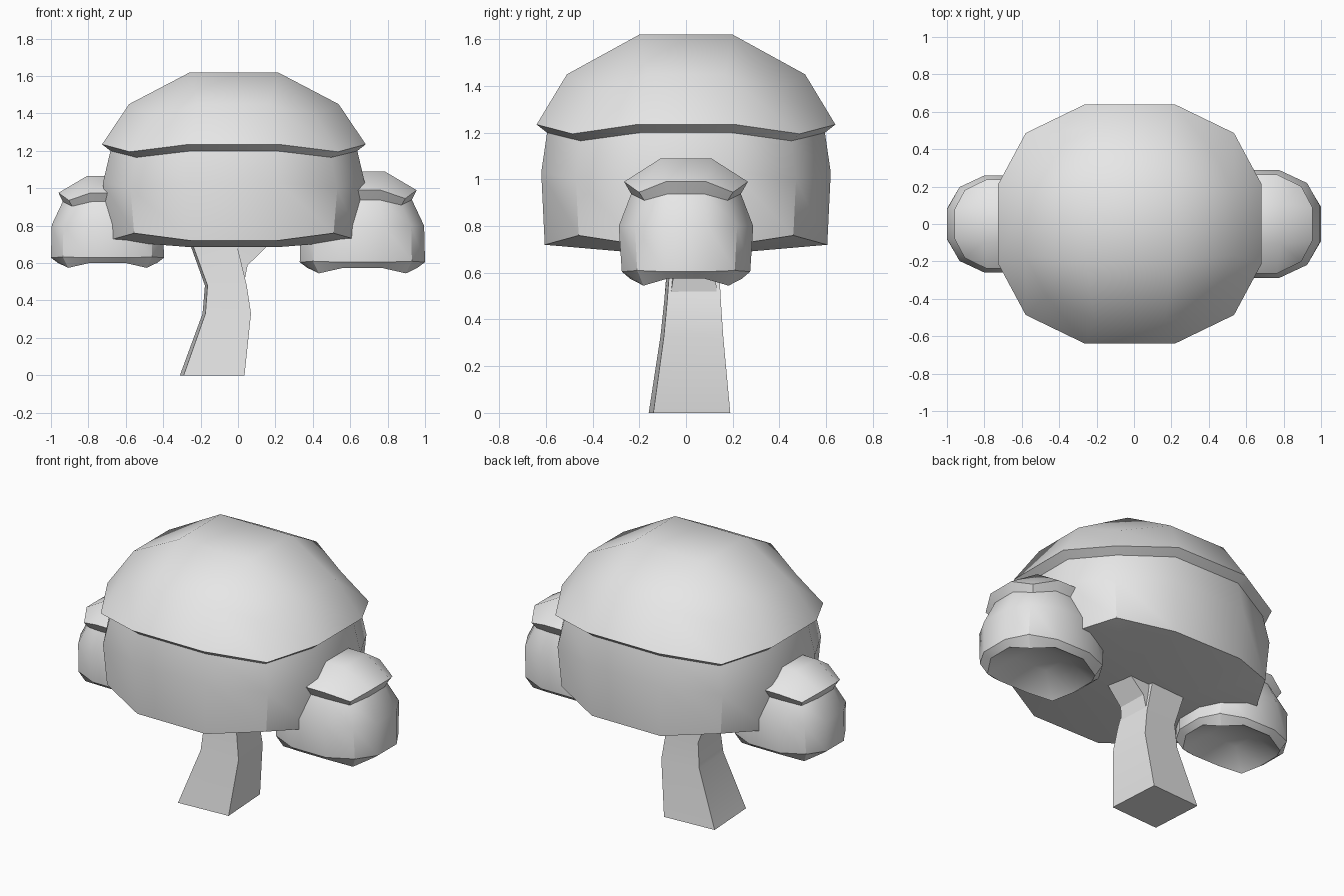
import bpy, bmesh
from math import radians, sin, cos
from mathutils import Vector

cube = bpy.data.objects.get("Cube")
if cube:
    bpy.data.objects.remove(cube, do_unlink=True)

# Single plain grey material
grey = bpy.data.materials.new("plain_grey")
grey.use_nodes = True
grey.diffuse_color = (0.8, 0.8, 0.8, 1)
grey.node_tree.nodes["Principled BSDF"].inputs["Base Color"].default_value = (0.8, 0.8, 0.8, 1)

QUADRANTS = [(1, 1), (-1, 1), (-1, -1), (1, -1)]
CORNER = [(1, 0.33), (0.79, 0.76), (0.34, 1)]


def finish(name, bm, location=(0, 0, 0), scale=1):
    bmesh.ops.recalc_face_normals(bm, faces=bm.faces)
    mesh = bpy.data.meshes.new(name)
    bm.to_mesh(mesh)
    bm.free()
    mesh.materials.append(grey)
    obj = bpy.data.objects.new(name, mesh)
    obj.location = location
    obj.scale = (scale, scale, scale)
    bpy.context.collection.objects.link(obj)
    bpy.ops.object.select_all(action='DESELECT')
    obj.select_set(True)
    bpy.context.view_layer.objects.active = obj
    bpy.ops.object.shade_smooth_by_angle(angle=radians(33))
    return obj


def bridge(bm, a, b):
    n = len(a)
    for i in range(n):
        bm.faces.new((a[i], a[(i + 1) % n], b[(i + 1) % n], b[i]))


def ring(bm, hx, hy, z, z_corner):
    """Twelve-sided rounded outline whose four diagonal points have their own height."""
    verts = []
    for q, (sx, sy) in enumerate(QUADRANTS):
        points = CORNER if q % 2 == 0 else CORNER[::-1]
        for i, (px, py) in enumerate(points):
            verts.append(bm.verts.new((sx * px * hx, sy * py * hy, z_corner if i == 1 else z)))
    return verts


def close(bm, outer, hx, hy, z):
    """Fill a ring with a three by three patch around a central quad."""
    inner = [bm.verts.new((sx * hx, sy * hy, z)) for sx, sy in QUADRANTS]
    bm.faces.new(inner)
    for q in range(4):
        k = 3 * q
        bm.faces.new((inner[q], outer[k], outer[k + 1], outer[k + 2]))
        bm.faces.new((inner[q], outer[k + 2], outer[(k + 3) % 12], inner[(q + 1) % 4]))


def canopy(name, location, top, rings, bottom, scale=1):
    bm = bmesh.new()
    loops = [ring(bm, *r) for r in rings]
    for a, b in zip(loops, loops[1:]):
        bridge(bm, a, b)
    close(bm, loops[0], *top)
    close(bm, loops[-1], *bottom)
    return finish(name, bm, location, scale)


def limb(name, sections):
    """Square tube through sections: centre, half sizes, twist and sideways tilt."""
    bm = bmesh.new()
    loops = []
    for (x, y, z), hx, hy, twist, tilt in sections:
        a = radians(twist)
        loop = []
        for sx, sy in QUADRANTS:
            px, py = sx * hx, sy * hy
            p = Vector((px * cos(a) - py * sin(a), px * sin(a) + py * cos(a), 0))
            t = radians(tilt)
            loop.append(bm.verts.new((x + p.x * cos(t), y + p.y, z - p.x * sin(t))))
        loops.append(loop)
    for a, b in zip(loops, loops[1:]):
        bridge(bm, a, b)
    bm.faces.new(loops[0])
    bm.faces.new(loops[-1])
    return finish(name, bm)


# Main canopy with overhanging cap
canopy("main_canopy", (-0.022, 0, 0), (0.235, 0.2, 1.62), [
    (0.56, 0.51, 1.45, 1.38),
    (0.705, 0.64, 1.235, 1.195),
    (0.66, 0.595, 1.2, 1.165),
    (0.70, 0.62, 1.03, 1.0),
    (0.675, 0.605, 0.72, 0.76),
], (0.23, 0.2, 0.685))

# Side canopies with a cupped underside
SIDE = [
    (0.29, 0.265, 0.99, 0.945),
    (0.265, 0.235, 0.938, 0.91),
    (0.33, 0.288, 0.8, 0.8),
    (0.335, 0.275, 0.605, 0.61),
    (0.295, 0.24, 0.575, 0.545),
]
for name, x, z, size in (("left_canopy", 0.665, 0, 1), ("right_canopy", -0.698, 0.083, 0.902)):
    canopy(name, (x, 0, z), (0.12, 0.108, 1.09), SIDE, (0.11, 0.09, 0.65), size)

# Bent trunk
limb("trunk", [
    ((-0.138, 0.015, 0), 0.163, 0.165, 3.5, 0),
    ((-0.06, 0.025, 0.33), 0.122, 0.127, 3.5, 0),
    ((-0.065, 0.028, 0.48), 0.105, 0.115, 3.5, 0),
    ((-0.13, 0.03, 0.7), 0.115, 0.1, 3.5, -8),
    ((-0.16, 0.03, 0.8), 0.11, 0.1, 3.5, -8),
])

# Short branch leaning to the left side
limb("branch", [
    ((-0.05, 0.028, 0.52), 0.08, 0.1, 3.5, 15),
    ((-0.02, 0.03, 0.63), 0.075, 0.09, 5, 30),
    ((0.11, 0.03, 0.77), 0.08, 0.08, 8, 40),
])
